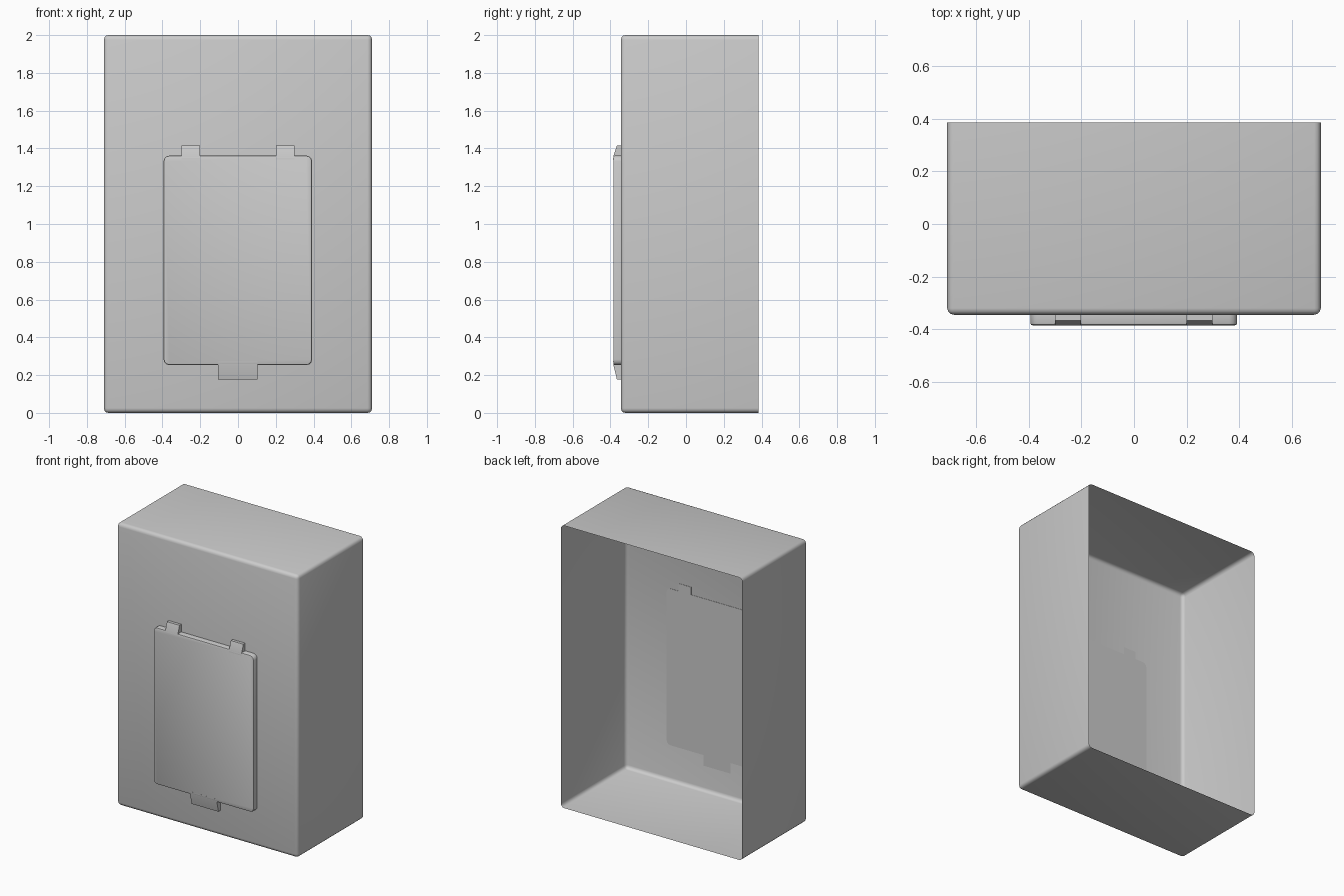
import bpy, bmesh
from mathutils import Vector

if "Cube" in bpy.data.objects:
    bpy.data.objects.remove(bpy.data.objects["Cube"])

FRONT, BACK = -0.345, 0.385      # shell depth range
DOOR_BACK, DOOR_FRONT = -0.343, -0.385


def finish(bm, name):
    bmesh.ops.recalc_face_normals(bm, faces=bm.faces)
    mesh = bpy.data.meshes.new(name)
    bm.to_mesh(mesh)
    bm.free()
    obj = bpy.data.objects.new(name, mesh)
    bpy.context.collection.objects.link(obj)
    bpy.ops.object.select_all(action='DESELECT')
    obj.select_set(True)
    bpy.context.view_layer.objects.active = obj
    bpy.ops.object.shade_smooth_by_angle(angle=0.6)
    return obj


def box(lo, hi):
    bm = bmesh.new()
    bmesh.ops.create_cube(bm, size=1)
    lo, hi = Vector(lo), Vector(hi)
    bmesh.ops.scale(bm, vec=hi - lo, verts=bm.verts)
    bmesh.ops.translate(bm, vec=(lo + hi) / 2, verts=bm.verts)
    return bm


def bevel(bm, test, width, segments):
    edges = [e for e in bm.edges if test(e)]
    bmesh.ops.bevel(bm, geom=edges, offset=width, segments=segments,
                    profile=0.5, affect='EDGES')


def along_y(e):
    return abs(e.verts[0].co.y - e.verts[1].co.y) > 0.01


def on_plane(y):
    return lambda e: all(abs(v.co.y - y) < 1e-4 for v in e.verts)


# Thin-walled shell, open at the back, with every remaining edge rounded
bm = box((-0.71, FRONT, 0), (0.71, BACK, 2))
bevel(bm, lambda e: along_y(e) or on_plane(FRONT)(e), 0.025, 3)
rear = [f for f in bm.faces if f.calc_center_median().y > BACK - 1e-4]
bmesh.ops.delete(bm, geom=rear, context='FACES_ONLY')
finish(bm, "housing_shell")

# Raised hatch door with rounded corners and a softened front rim
bm = box((-0.394, DOOR_FRONT, 0.253), (0.392, DOOR_BACK, 1.362))
bevel(bm, along_y, 0.03, 3)
bevel(bm, on_plane(DOOR_FRONT), 0.008, 2)
finish(bm, "hatch_door")


# Wedge tab that slopes from the door face out to its tip
def tab(name, x0, x1, edge, tip):
    inner = edge - 0.02 * (1 if tip > edge else -1)
    profile = [(DOOR_BACK, edge), (DOOR_BACK, tip), (-0.366, tip),
               (DOOR_FRONT + 0.001, edge), (DOOR_FRONT - 0.0005, inner),
               (-0.36, inner)]
    bm = bmesh.new()
    face = bm.faces.new([bm.verts.new((x0, y, z)) for y, z in profile])
    side = bmesh.ops.extrude_face_region(bm, geom=[face])
    moved = [g for g in side["geom"] if isinstance(g, bmesh.types.BMVert)]
    bmesh.ops.translate(bm, vec=(x1 - x0, 0, 0), verts=moved)
    finish(bm, name)


# Two hinge tabs on top, one latch tab below
tab("hinge_tab_left", -0.3, -0.202, 1.362, 1.416)
tab("hinge_tab_right", 0.2, 0.298, 1.362, 1.416)
tab("latch_tab", -0.107, 0.103, 0.253, 0.178)
